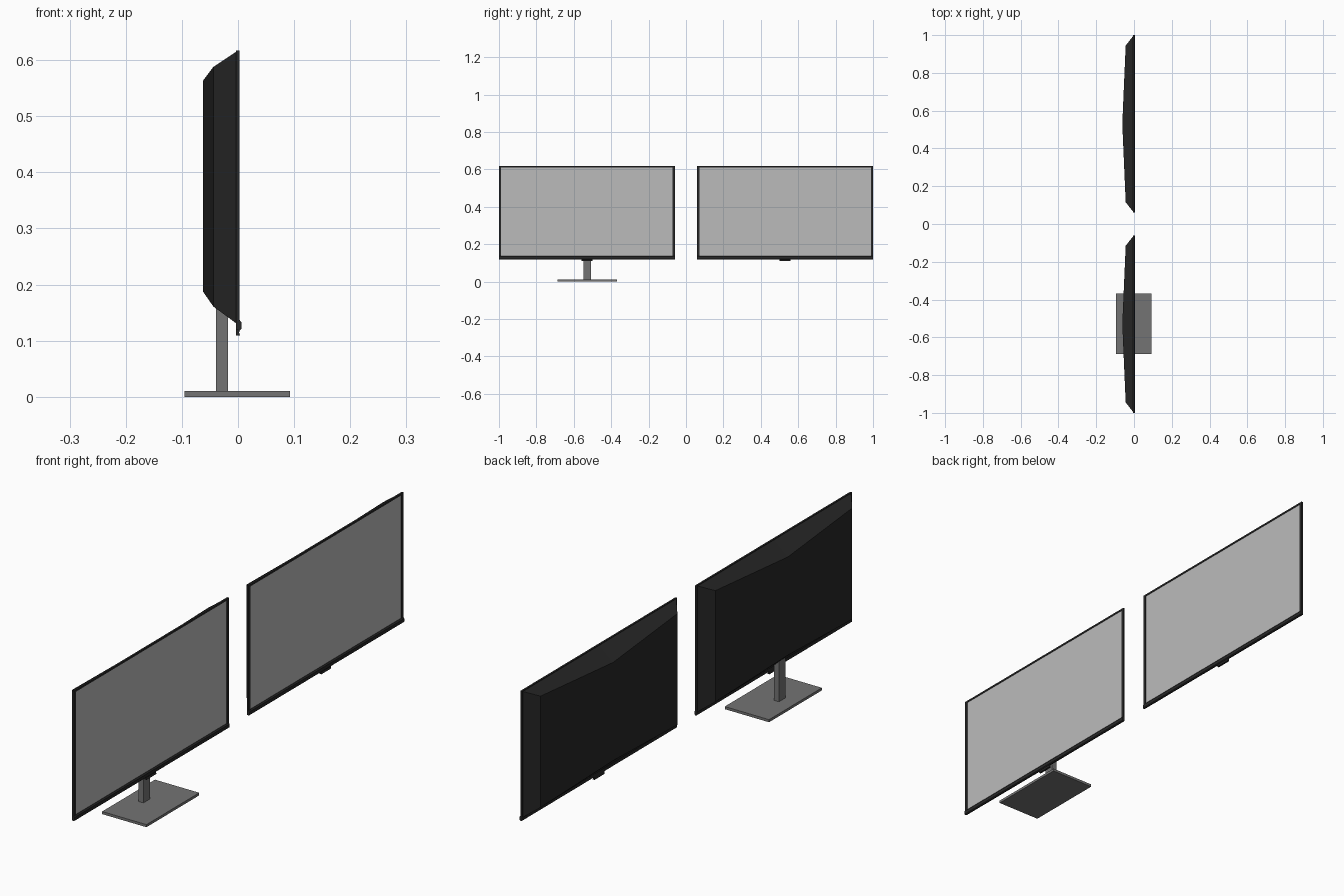
import bpy, bmesh

if "Cube" in bpy.data.objects:
    bpy.data.objects.remove(bpy.data.objects["Cube"])

def material(name, v):
    m = bpy.data.materials.new(name)
    m.diffuse_color = (v, v, v, 1)
    m.use_nodes = True
    m.node_tree.nodes["Principled BSDF"].inputs["Base Color"].default_value = m.diffuse_color
    return m

BLACK = material("black_plastic", 0.021)
GREY = material("stand_grey", 0.175)
SCREEN = material("screen_grey", 0.5)

def mesh_object(name, bm, mat):
    bmesh.ops.recalc_face_normals(bm, faces=bm.faces)
    me = bpy.data.meshes.new(name)
    bm.to_mesh(me)
    bm.free()
    ob = bpy.data.objects.new(name, me)
    bpy.context.collection.objects.link(ob)
    me.materials.append(mat)
    return ob

def box(name, x, y, z, mat):
    """Box from (min, max) ranges."""
    bm = bmesh.new()
    bmesh.ops.create_cube(bm, size=1)
    for v in bm.verts:
        for i, (a, b) in enumerate((x, y, z)):
            v.co[i] = b if v.co[i] > 0 else a
    return mesh_object(name, bm, mat)

def prism(name, profile, y, mat):
    """Extrude an x-z profile along y."""
    bm = bmesh.new()
    f = bm.faces.new([bm.verts.new((px, y[0], pz)) for px, pz in profile])
    r = bmesh.ops.extrude_face_region(bm, geom=[f])
    for v in r["geom"]:
        if isinstance(v, bmesh.types.BMVert):
            v.co.y = y[1]
    return mesh_object(name, bm, mat)

def back_shell(name, cy):
    """Tapered housing with a central ridge: front y, back y, back x, bottom z, top z."""
    cols = [(-0.468, -0.415, -0.044, 0.161, 0.588),
            (0, 0, -0.062, 0.187, 0.564),
            (0.468, 0.415, -0.044, 0.161, 0.588)]
    bm = bmesh.new()
    rings = [[bm.verts.new(p) for p in (
        (-0.002, cy + yf, 0.130), (x, cy + yb, lo),
        (x, cy + yb, hi), (-0.002, cy + yf, 0.616))]
        for yf, yb, x, lo, hi in cols]
    for a, b in zip(rings, rings[1:]):
        for i in range(4):
            j = (i + 1) % 4
            bm.faces.new((a[i], a[j], b[j], b[i]))
    bm.faces.new(rings[0])
    bm.faces.new(rings[-1])
    return mesh_object(name, bm, BLACK)

# two televisions side by side, facing +x
for side, cy in (("left", -0.53), ("right", 0.53)):
    y0, y1 = cy - 0.47, cy + 0.47
    back_shell(side + "_back_shell", cy)
    # display surface and surrounding bezel
    box(side + "_screen", (-0.002, 0.001), (y0 + 0.01, y1 - 0.01), (0.134, 0.612), SCREEN)
    for n, a, b in (("a", y0, y0 + 0.012), ("b", y1 - 0.012, y1)):
        box(side + "_side_bezel_" + n, (-0.004, 0.003), (a, b), (0.125, 0.617), BLACK)
    box(side + "_top_bezel", (-0.004, 0.003), (y0, y1), (0.610, 0.617), BLACK)
    prism(side + "_bottom_bezel", [(-0.004, 0.120), (0.003, 0.118), (0.006, 0.121),
          (0.006, 0.133), (0.002, 0.138), (-0.004, 0.138)], (y0, y1), BLACK)
    # small sensor tab under the bezel
    prism(side + "_sensor_tab", [(-0.004, 0.109), (0.004, 0.109), (0.002, 0.114),
          (0.003, 0.122), (-0.004, 0.122)], (cy - 0.03, cy + 0.03), BLACK)

# stand of the left television
sy = -0.528
box("stand_base", (-0.095, 0.093), (sy - 0.16, sy + 0.16), (0.0, 0.010), GREY)
box("stand_neck", (-0.039, -0.018), (sy - 0.02, sy + 0.02), (0.009, 0.175), GREY)
